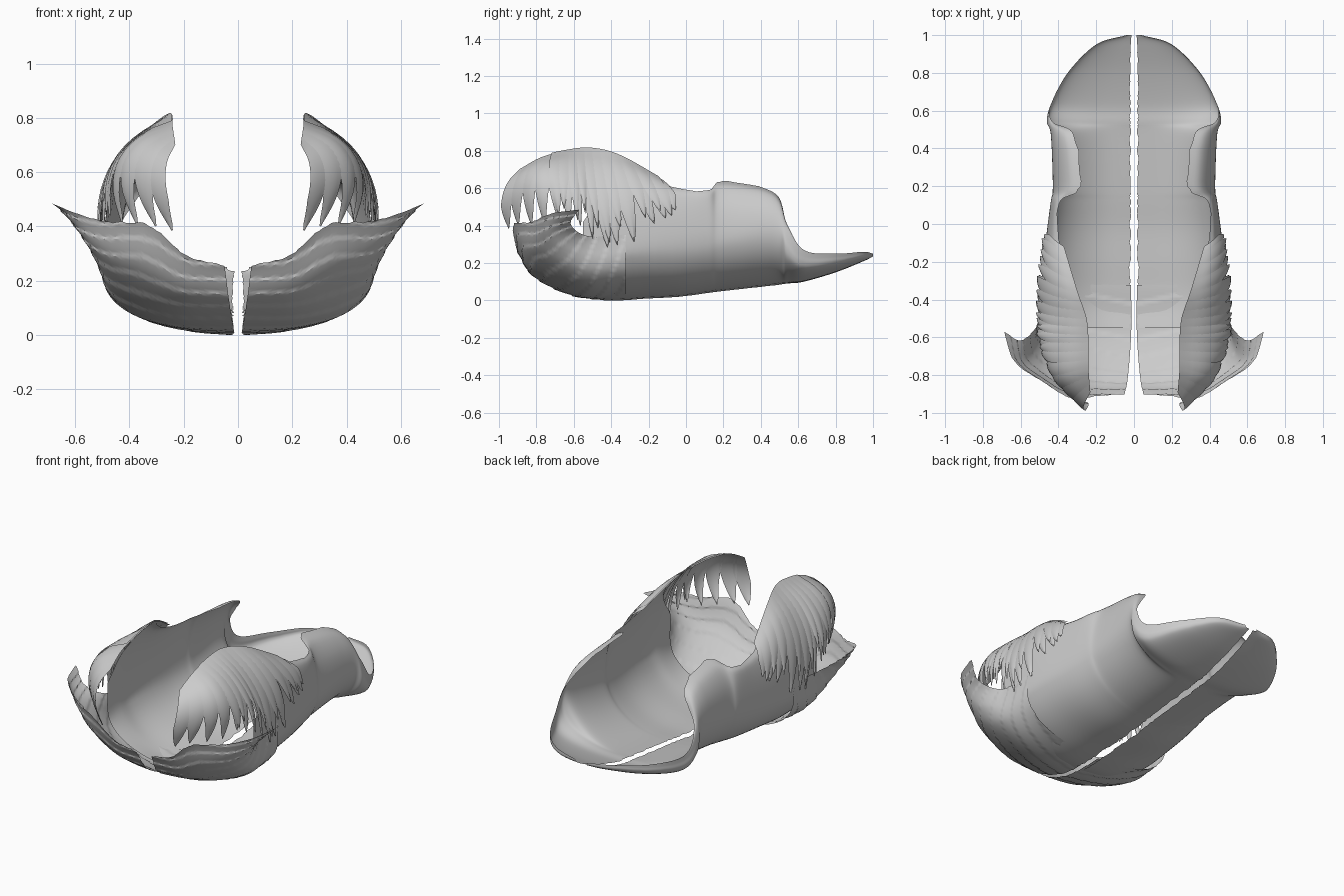
import bpy, random, math
from mathutils import Vector

if "Cube" in bpy.data.objects:
    bpy.data.objects.remove(bpy.data.objects["Cube"])

random.seed(4)


def spline(pts, t):
    # Catmull-Rom through pts, t in 0..1
    n = len(pts) - 1
    f = min(max(t, 0), 1) * n
    i = min(int(f), n - 1)
    f -= i
    b, c = pts[i], pts[i + 1]
    a = pts[i - 1] if i else 2 * b - c
    d = pts[i + 2] if i + 2 <= n else 2 * c - b
    return 0.5 * (2 * b + (c - a) * f + (2 * a - 5 * b + 4 * c - d) * f * f
                  + (3 * b - a - 3 * c + d) * f ** 3)


def surf(lattice, u, v, lift=0.0):
    # Point on the lattice surface, optionally lifted along its normal
    def at(u, v):
        return spline([spline(row, v) for row in lattice], u)
    p = at(u, v)
    if lift:
        e = 0.01
        n = (at(min(u + e, 1), v) - at(max(u - e, 0), v)).cross(
            at(u, min(v + e, 1)) - at(u, max(v - e, 0)))
        if n.length > 1e-9:
            p = p + n.normalized() * lift
    return p


def make(name, verts, faces):
    me = bpy.data.meshes.new(name)
    me.from_pydata(verts, [], faces)
    ob = bpy.data.objects.new(name, me)
    bpy.context.collection.objects.link(ob)
    ob.modifiers.new("mirror", "MIRROR").use_mirror_merge = False
    bpy.ops.object.select_all(action="DESELECT")
    ob.select_set(True)
    bpy.context.view_layer.objects.active = ob
    bpy.ops.object.shade_smooth_by_angle(angle=math.radians(30))
    return ob


def grid_faces(nu, nv, start=0):
    w = nv + 1
    return [(start + i * w + j, start + i * w + j + 1,
             start + (i + 1) * w + j + 1, start + (i + 1) * w + j)
            for i in range(nu) for j in range(nv)]


def sheet(name, lattice, nu, nv, rough, steps=0, step_h=0.0):
    # Thin sheet with ragged edges and optional overlapping-layer ridges
    verts = []
    for i in range(nu + 1):
        lo, hi = random.uniform(0, rough) * 0.4, 1 - random.uniform(0, rough)
        for j in range(nv + 1):
            v = lo + (hi - lo) * j / nv
            lift = step_h * ((v * steps + i / nu * 2) % 1) if steps else 0
            verts.append(surf(lattice, i / nu, v, lift))
    return make(name, verts, grid_faces(nu, nv))


def section(y, w, floor, rim_x, rim_z):
    # Flattened quarter ellipse from the slit to the widest point, then a curl to the rim
    h = min(0.3, 0.6 * (rim_z - floor))
    gap = min(0.015, w * 0.3)
    row = []
    for k in range(6):
        a = math.pi / 2 * k / 5
        row.append(Vector((gap + (w - gap) * math.sin(a) ** 0.9, y, floor + h * (1 - math.cos(a)))))
    for k in (1, 2, 3):
        b = math.pi / 2 * k / 3
        row.append(Vector((w - (w - rim_x) * (1 - math.cos(b)), y,
                           floor + h + (rim_z - floor - h) * math.sin(b))))
    return row


# Main half shell: y, half width, floor height, rim x, rim z
body = [section(*s) for s in [
    (1.00, .04, .235, .04, .25),
    (0.95, .20, .21, .20, .26),
    (0.80, .35, .15, .35, .25),
    (0.63, .44, .10, .44, .27),
    (0.54, .46, .09, .43, .41),
    (0.47, .44, .08, .31, .58),
    (0.20, .43, .05, .28, .64),
    (0.12, .44, .04, .39, .59),
    (-.03, .46, .02, .40, .60),
    (-.20, .48, .01, .37, .66),
    (-.34, .49, .00, .34, .74),
    (-.44, .49, .00, .46, .58),
    (-.55, .49, .02, .49, .42)]]
sheet("body_shell", body, 90, 36, 0.02)

# Front bowl with its flared corner: columns swept from the body to a rim curve
rim = [Vector(p) for p in [(.05, -.90, .26), (.19, -.91, .295), (.33, -.92, .41),
                           (.49, -.83, .42), (.63, -.73, .465), (.685, -.57, .49)]]
back = section(-.32, .49, .01, .48, .38)
belly = section(-.58, .50, .02, .51, .37)
collar = []
for k in range(13):
    s = k / 12
    r = spline(rim, s)
    b = spline(back, s * 0.85)
    m = spline(belly, s * 0.85) + Vector((0, 0.06 * s, 0))
    q = Vector((m.x + 0.5 * (r.x - m.x), m.y + 0.72 * (r.y - m.y) - 0.06 * s ** 3,
                m.z + 0.44 * (r.z - m.z)))
    collar.append([b, m, q, r])
sheet("front_collar", collar, 48, 60, 0.012, 8, 0.005)

# Hood guide strands, back to front: crest point, tip point, bow outward and forward
hood = []
for cx, cy, cz, tx, ty, tz, out, fwd in [
        (.37, -.12, .64, .465, -.01, .50, .02, 0),
        (.30, -.35, .77, .495, -.20, .35, .06, 0),
        (.25, -.50, .81, .505, -.44, .28, .08, .01),
        (.24, -.63, .80, .50, -.60, .40, .075, .01),
        (.24, -.77, .765, .39, -.79, .39, .10, .03),
        (.23, -.89, .70, .20, -.97, .36, .05, .05)]:
    crest, tip = Vector((cx, cy, cz)), Vector((tx, ty, tz))
    bow = Vector((out, -fwd, out * 0.6))
    hood.append([crest.lerp(tip, t) + bow * 4 * t * (1 - t) for t in (0, .25, .5, .75, 1)])


def locks(name, count, width, lift, u0=0.0, u1=1.0, shortest=0.8):
    # Pointed tapering strands laid along the hood surface
    verts, faces, nt, nw = [], [], 14, 4
    for k in range(count):
        u = u0 + (u1 - u0) * (k + 0.5) / count
        end = random.uniform(shortest, 1.0)
        lean = random.uniform(-0.02, 0.02)
        start = len(verts)
        for i in range(nt + 1):
            t = i / nt
            w = width * min(1, (1 - t) / 0.45) ** 0.7 + 0.001
            for j in range(nw + 1):
                s = 2 * j / nw - 1
                bulge = lift + 0.006 * (1 - s * s) * t
                uu = min(max(u + s * w + lean * t, 0), 1)
                verts.append(surf(hood, uu, t * end, bulge))
        faces += grid_faces(nt, nw, start)
    return make(name, verts, faces)


locks("hood_locks", 14, 0.042, 0.002, shortest=0.92)
locks("hood_upper_locks", 11, 0.034, 0.008, 0.03, 0.72, 0.75)
